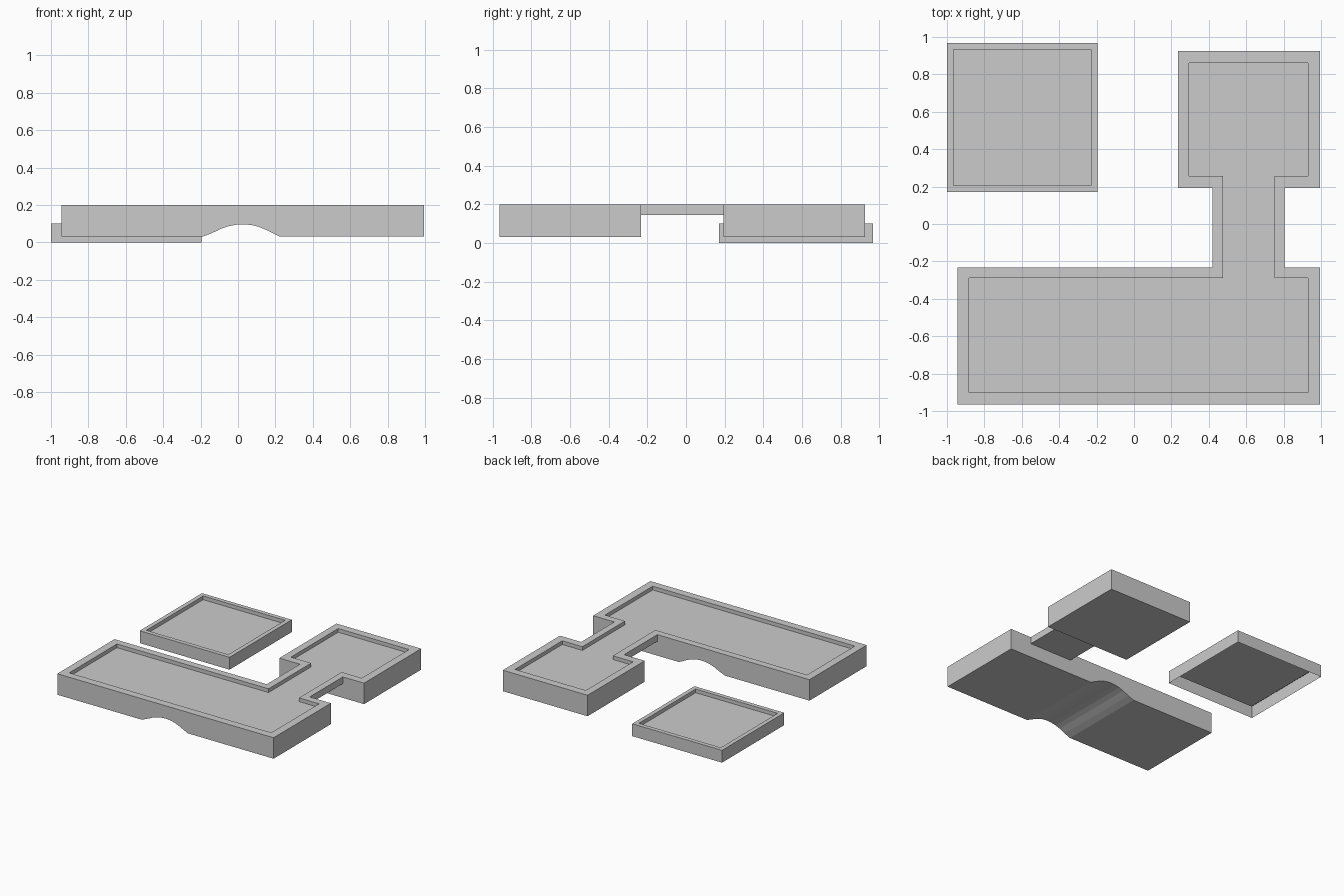
import bpy, bmesh

if "Cube" in bpy.data.objects:
    bpy.data.objects.remove(bpy.data.objects["Cube"])

def finish(bm, name):
    bmesh.ops.recalc_face_normals(bm, faces=bm.faces)
    me = bpy.data.meshes.new(name)
    bm.to_mesh(me)
    bm.free()
    ob = bpy.data.objects.new(name, me)
    bpy.context.collection.objects.link(ob)
    return ob

def prism(name, points, lo, hi, axis='z'):
    """Extrude a closed outline along z, or an x-z profile along y."""
    bm = bmesh.new()
    place = (lambda a, b, h: (a, b, h)) if axis == 'z' else (lambda a, b, h: (a, h, b))
    ends = [[bm.verts.new(place(a, b, h)) for a, b in points] for h in (lo, hi)]
    for e in ends:
        bm.faces.new(e)
    n = len(points)
    for i in range(n):
        j = (i + 1) % n
        bm.faces.new((ends[0][i], ends[0][j], ends[1][j], ends[1][i]))
    return finish(bm, name)

def rect(x0, x1, y0, y1):
    return [(x0, y0), (x1, y0), (x1, y1), (x0, y1)]

def boolean(ob, other, op):
    m = ob.modifiers.new(op, 'BOOLEAN')
    m.operation, m.object, m.solver = op, other, 'EXACT'
    bpy.context.view_layer.objects.active = ob
    bpy.ops.object.modifier_apply(modifier=m.name)
    bpy.data.objects.remove(other)

def dumbbell(x0, x1, y0, y1, n0, n1, y2, b0, y3):
    """Wide front area, narrow neck, smaller back area."""
    return [(x0, y0), (x1, y0), (x1, y1), (n1, y1), (n1, y2), (x1, y2),
            (x1, y3), (b0, y3), (b0, y2), (n0, y2), (n0, y1), (x0, y1)]

# Main platform: front block with arched underside
arch = [(-0.19, 0.03), (-0.14, 0.049), (-0.09, 0.073), (-0.05, 0.086), (-0.01, 0.094),
        (0.03, 0.096), (0.07, 0.093), (0.11, 0.083), (0.15, 0.067), (0.19, 0.047), (0.225, 0.03)]
profile = [(-0.945, 0.03)] + arch + [(0.995, 0.03), (0.995, 0.2), (-0.945, 0.2)]
platform = prism("platform", profile, -0.965, -0.232, 'y')

# Back block and thin bridge joined to it
boolean(platform, prism("bridge", rect(0.42, 0.805, -0.232, 0.193), 0.145, 0.2), 'UNION')
boolean(platform, prism("back_block", rect(0.235, 0.995, 0.193, 0.925), 0.03, 0.2), 'UNION')

# Shallow recess following the outline
inner = dumbbell(-0.882, 0.93, -0.902, -0.29, 0.477, 0.75, 0.256, 0.295, 0.862)
boolean(platform, prism("recess_cutter", inner, 0.17, 0.3), 'DIFFERENCE')

# Small separate tray: thin shell, open underneath
bm = bmesh.new()
x0, x1, y0, y1, t = -1.0, -0.195, 0.17, 0.967, 0.035
outer, inset = rect(x0, x1, y0, y1), rect(x0 + t, x1 - t, y0 + t, y1 - t)
levels = [[bm.verts.new((x, y, z)) for x, y in pts]
          for pts, z in ((outer, 0), (outer, 0.1), (inset, 0.1), (inset, 0.07))]
for a, b in zip(levels, levels[1:]):
    for i in range(4):
        j = (i + 1) % 4
        bm.faces.new((a[i], a[j], b[j], b[i]))
bm.faces.new(levels[-1])
finish(bm, "small_tray")
